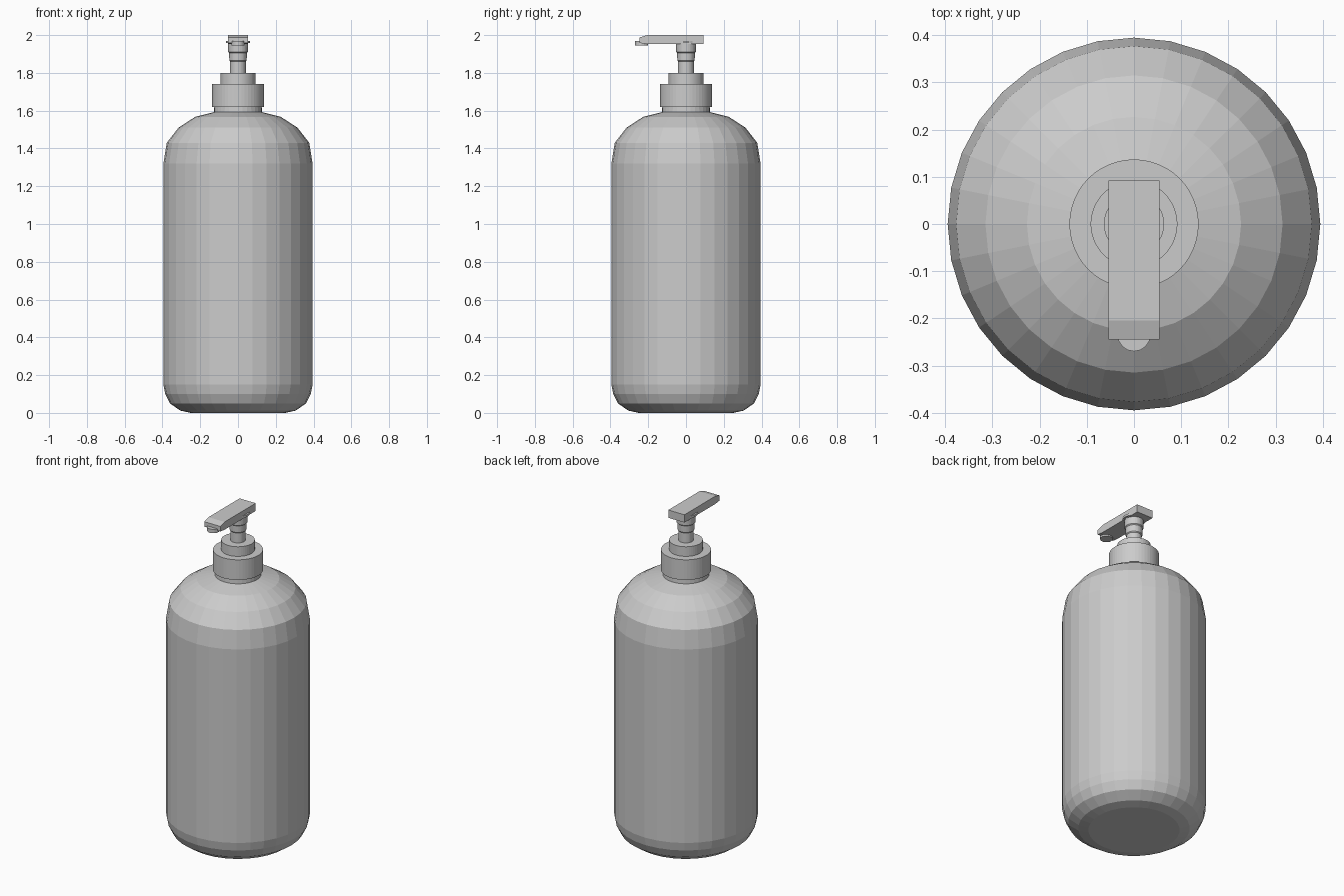
import bpy, bmesh, math

if "Cube" in bpy.data.objects:
    bpy.data.objects.remove(bpy.data.objects["Cube"])


def lathe(name, profile, sides):
    """Revolve (radius, z) points about the z axis, closed by flat end caps."""
    bm = bmesh.new()
    rings = []
    for r, z in profile:
        rings.append([bm.verts.new((r * math.cos(2 * math.pi * i / sides),
                                    r * math.sin(2 * math.pi * i / sides), z))
                      for i in range(sides)])
    for a, b in zip(rings, rings[1:]):
        for i in range(sides):
            j = (i + 1) % sides
            bm.faces.new((a[i], a[j], b[j], b[i]))
    bm.faces.new(rings[0][::-1])
    bm.faces.new(rings[-1])
    return finish(name, bm)


def extrude_side(name, outline, half_width):
    """Prism across x from a (y, z) side outline."""
    bm = bmesh.new()
    left = [bm.verts.new((-half_width, y, z)) for y, z in outline]
    right = [bm.verts.new((half_width, y, z)) for y, z in outline]
    n = len(outline)
    for i in range(n):
        j = (i + 1) % n
        bm.faces.new((left[i], left[j], right[j], right[i]))
    bm.faces.new(left)
    bm.faces.new(right)
    return finish(name, bm)


def finish(name, bm):
    bmesh.ops.recalc_face_normals(bm, faces=bm.faces)
    mesh = bpy.data.meshes.new(name)
    bm.to_mesh(mesh)
    bm.free()
    obj = bpy.data.objects.new(name, mesh)
    bpy.context.collection.objects.link(obj)
    return obj


# Bottle with rounded base and shoulder, ending in the neck
lathe("bottle_body", [(0.25, 0.0), (0.305, 0.012), (0.36, 0.05), (0.385, 0.10),
                      (0.395, 0.15), (0.395, 1.32), (0.377, 1.43), (0.315, 1.51),
                      (0.227, 1.567), (0.127, 1.592), (0.125, 1.63)], 32)

# Screw collar and the smaller cap above it
lathe("collar", [(0.137, 1.62), (0.137, 1.742)], 48)
lathe("collar_cap", [(0.092, 1.74), (0.092, 1.80)], 48)

# Pump stem widening in steps, with a disc set into the head
lathe("pump_stem", [(0.042, 1.79), (0.042, 1.86), (0.046, 1.865), (0.047, 1.905),
                    (0.052, 1.91), (0.053, 1.957)], 32)
lathe("stem_disc", [(0.064, 1.957), (0.064, 1.97)], 32)

# Pump head, sloping down toward the front
extrude_side("pump_head", [(0.092, 1.953), (0.092, 2.0), (-0.205, 2.0),
                           (-0.245, 1.988), (-0.245, 1.958), (-0.205, 1.953)], 0.054)

# Short downward nozzle at the front of the head
nozzle = lathe("nozzle", [(0.035, 1.945), (0.035, 1.968)], 16)
nozzle.location.y = -0.235
